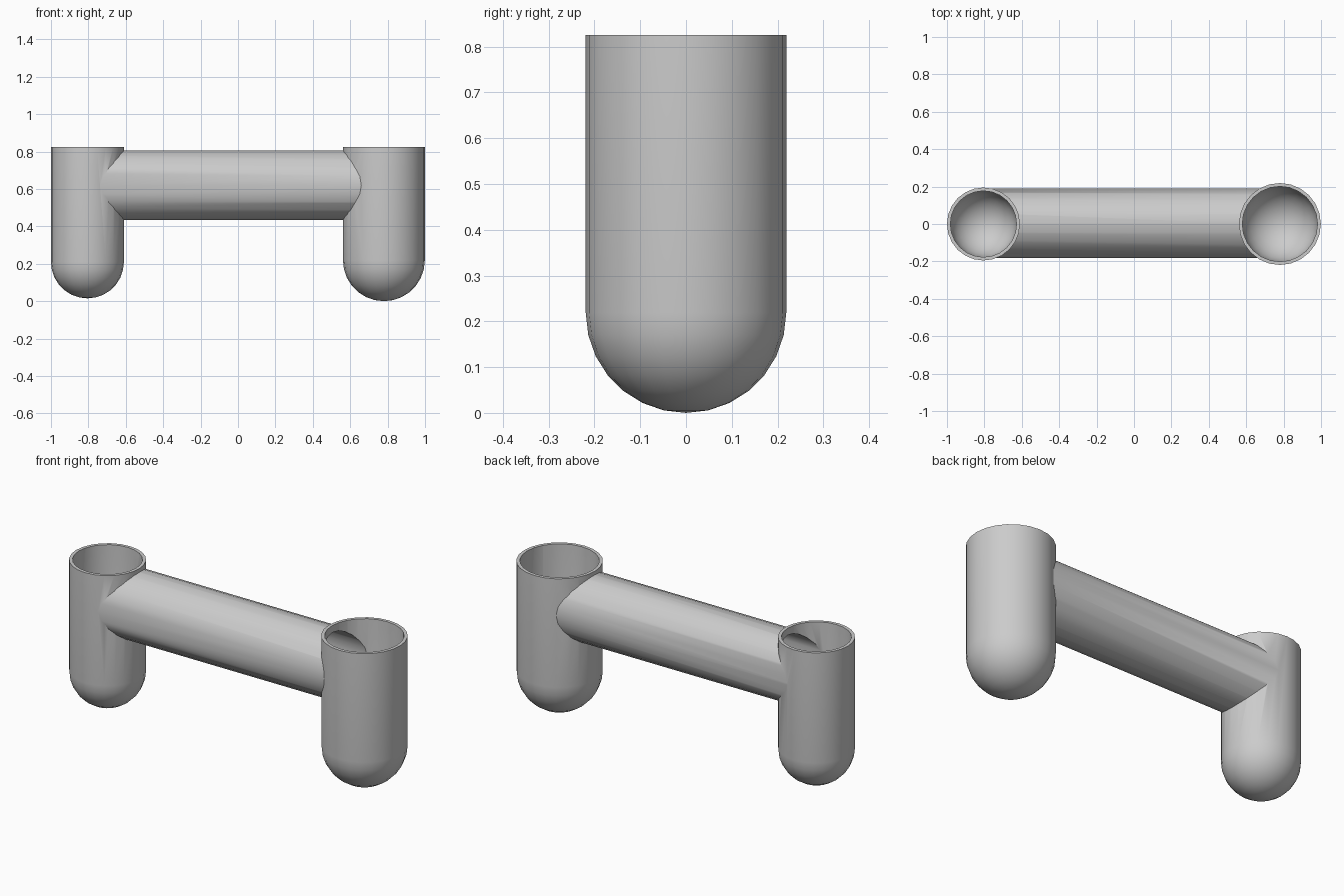
import bpy, bmesh, math
from mathutils import Matrix

cube = bpy.data.objects.get("Cube")
if cube:
    bpy.data.objects.remove(cube, do_unlink=True)

SEGMENTS = 24
WALL = 0.018
RIM_Z = 0.825
BAR_Y, BAR_Z, BAR_R = 0.004, 0.62, 0.185

# name: (centre x, outer radius, lowest point)
CUPS = {"left": (0.78, 0.219, 0.0), "right": (-0.805, 0.195, 0.015)}

grey = bpy.data.materials.new("plain grey")
grey.use_nodes = True
colour = (0.6, 0.6, 0.6, 1)
grey.diffuse_color = colour
grey.node_tree.nodes["Principled BSDF"].inputs["Base Color"].default_value = colour


def add_object(name, bm):
    bmesh.ops.recalc_face_normals(bm, faces=bm.faces)
    mesh = bpy.data.meshes.new(name)
    bm.to_mesh(mesh)
    bm.free()
    mesh.materials.append(grey)
    obj = bpy.data.objects.new(name, mesh)
    bpy.context.collection.objects.link(obj)
    return obj


def round_bottomed(name, x, radius, bottom, top):
    """Solid upright cylinder with a hemispherical base."""
    bm = bmesh.new()
    centre_z = bottom + radius
    profile = [(radius * math.sin(a), centre_z - radius * math.cos(a))
               for a in (math.pi / 2 * i / 7 for i in range(8))]
    profile += [(radius, top), (0, top)]
    verts = [bm.verts.new((r, 0, z)) for r, z in profile]
    edges = [bm.edges.new(pair) for pair in zip(verts, verts[1:])]
    bmesh.ops.spin(bm, geom=verts + edges, cent=(0, 0, 0), axis=(0, 0, 1),
                   angle=math.tau, steps=SEGMENTS)
    bmesh.ops.remove_doubles(bm, verts=bm.verts, dist=0.0001)
    bmesh.ops.translate(bm, verts=bm.verts, vec=(x, 0, 0))
    return add_object(name, bm)


def bar(name, radius):
    """Solid horizontal cylinder from one cup axis to the other."""
    x0, x1 = CUPS["right"][0], CUPS["left"][0]
    bm = bmesh.new()
    place = Matrix.Translation(((x0 + x1) / 2, BAR_Y, BAR_Z)) @ Matrix.Rotation(math.pi / 2, 4, "Y")
    bmesh.ops.create_cone(bm, cap_ends=True, segments=SEGMENTS, radius1=radius,
                          radius2=radius, depth=x1 - x0 - 0.08, matrix=place)
    return add_object(name, bm)


# Outer solids, then the bores that hollow them
body = bar("joined_tubes", BAR_R)
cups = [round_bottomed(side + "_cup", x, r, low, RIM_Z)
        for side, (x, r, low) in CUPS.items()]
bores = [round_bottomed(side + "_bore", x, r - WALL, low + WALL, RIM_Z + 0.1)
         for side, (x, r, low) in CUPS.items()]
bores.append(bar("bar_bore", BAR_R - WALL))

for operation, helpers in (("UNION", cups), ("DIFFERENCE", bores)):
    for helper in helpers:
        helper.hide_render = True
        mod = body.modifiers.new(helper.name, "BOOLEAN")
        mod.operation = operation
        mod.solver = "EXACT"
        mod.object = helper

# Bake the booleans and drop the helpers
graph = bpy.context.evaluated_depsgraph_get()
baked = bpy.data.meshes.new_from_object(body.evaluated_get(graph))
body.modifiers.clear()
body.data = baked
for helper in cups + bores:
    bpy.data.objects.remove(helper, do_unlink=True)

bpy.ops.object.select_all(action="DESELECT")
body.select_set(True)
bpy.context.view_layer.objects.active = body
bpy.ops.object.shade_smooth_by_angle(angle=math.radians(35))
